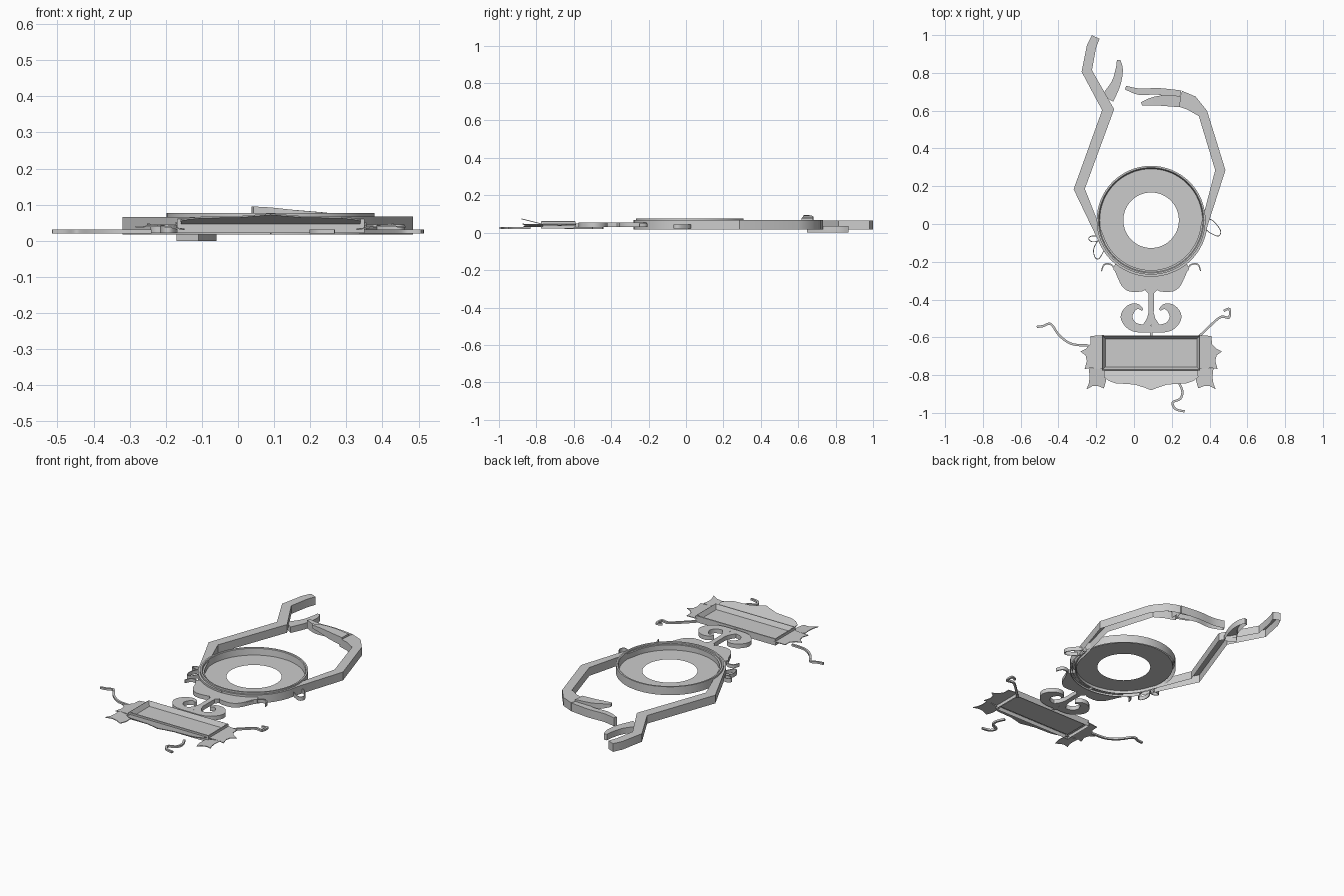
import bpy, bmesh, math
from mathutils import Vector

if "Cube" in bpy.data.objects:
    bpy.data.objects.remove(bpy.data.objects["Cube"])

CX, CY = 0.0905, 0.02      # mirror axis of the ornaments / ring centre


def finish(name, bm, angle=35):
    bmesh.ops.remove_doubles(bm, verts=bm.verts, dist=1e-5)
    bmesh.ops.recalc_face_normals(bm, faces=bm.faces)
    me = bpy.data.meshes.new(name)
    bm.to_mesh(me)
    bm.free()
    ob = bpy.data.objects.new(name, me)
    bpy.context.collection.objects.link(ob)
    bpy.ops.object.select_all(action='DESELECT')
    ob.select_set(True)
    bpy.context.view_layer.objects.active = ob
    bpy.ops.object.shade_smooth_by_angle(angle=math.radians(angle))
    return ob


def spline(pts, n=6):
    """Catmull-Rom through points of any dimension."""
    out, P = [], [pts[0]] + list(pts) + [pts[-1]]
    for a, b, c, d in zip(P, P[1:], P[2:], P[3:]):
        for k in range(n):
            t = k / n
            out.append(tuple(0.5 * (2*q + (r-p)*t + (2*p-5*q+4*r-s)*t*t + (3*q-p-3*r+s)*t**3)
                             for p, q, r, s in zip(a, b, c, d)))
    return out + [tuple(pts[-1])]


def strip(name, pts, z0, z1, bottom=True):
    """Flat bar along (x, y, width[, z0, z1]) points with mitred corners."""
    bm, rows = bmesh.new(), []
    V = [Vector(p[:2]) for p in pts]
    for i, p in enumerate(pts):
        a = (V[i] - V[i-1]).normalized() if i else None
        b = (V[i+1] - V[i]).normalized() if i < len(V)-1 else None
        a, b = a or b, b or a
        t = (a + b).normalized()
        n = Vector((-t.y, t.x)) * (p[2] / 2 / max(0.6, t.dot(a)))
        lo, hi = (p[3], p[4]) if len(p) > 3 else (z0, z1)
        l, r = V[i] + n, V[i] - n
        rows.append([bm.verts.new((q.x, q.y, z)) for q, z in ((l, lo), (l, hi), (r, hi), (r, lo))])
    for A, B in zip(rows, rows[1:]):
        for k in range(4 if bottom else 3):
            j = (k + 1) % 4
            bm.faces.new((A[k], A[j], B[j], B[k]))
    bm.faces.new(rows[0])
    bm.faces.new(rows[-1][::-1])
    return finish(name, bm)


def plate(name, outline, top, thick):
    """Outline filled and thickened downwards; top is a function of x, y."""
    bm = bmesh.new()
    f = bm.faces.new([bm.verts.new((x, y, top(x, y))) for x, y in outline])
    r = bmesh.ops.extrude_face_region(bm, geom=[f], use_keep_orig=True)
    vs = [v for v in r['geom'] if isinstance(v, bmesh.types.BMVert)]
    bmesh.ops.translate(bm, verts=vs, vec=(0, 0, -thick))
    return finish(name, bm)


def both(half):
    """Half outline (distance from axis, y) to a full symmetric outline."""
    return [(CX + u, y) for u, y in half] + [(CX - u, y) for u, y in half[::-1] if u > 1e-6]


def arc(a0, a1, r, w, n=14):
    return [(CX + r*math.cos(math.radians(a0 + (a1-a0)*i/n)),
             CY + r*math.sin(math.radians(a0 + (a1-a0)*i/n)), w) for i in range(n + 1)]


# Round dish with a central hole and raised rim
bm, N = bmesh.new(), 64
prof = [(0.147, 0.036), (0.272, 0.036), (0.275, 0.074), (0.279, 0.077), (0.288, 0.077), (0.288, 0.028)]
rings = [[bm.verts.new((CX + r*math.cos(2*math.pi*i/N), CY + r*math.sin(2*math.pi*i/N), z))
          for i in range(N)] for r, z in prof]
for A, B in zip(rings, rings[1:]):
    for i in range(N):
        j = (i + 1) % N
        bm.faces.new((A[i], A[j], B[j], B[i]))
finish("round_dish", bm)

# Antler arms wrapping the dish
strip("left_arm", arc(270, 202, 0.282, 0.035) + [(-0.29, 0.185, 0.055), (-0.137, 0.605, 0.058),
      (-0.25, 0.81, 0.052), (-0.225, 0.94, 0.05), (-0.203, 0.99, 0.045)], 0.018, 0.066, False)
strip("left_prong", spline([(-0.14, 0.665, 0.07), (-0.095, 0.745, 0.05), (-0.078, 0.82, 0.038),
      (-0.082, 0.868, 0.018)], 4), 0.0, 0.035, False)
strip("right_arm", arc(270, 354, 0.282, 0.035) + [(0.457, 0.285, 0.052), (0.365, 0.585, 0.05),
      (0.305, 0.64, 0.08), (0.24, 0.665, 0.085)], 0.018, 0.067, False)
strip("right_upper_prong", spline([(0.245, 0.68, 0.055), (0.13, 0.702, 0.035), (0.03, 0.7, 0.034),
      (-0.045, 0.722, 0.02)], 4), 0.018, 0.067, False)
strip("right_lower_prong", spline([(0.245, 0.648, 0.06, 0.03, 0.078), (0.15, 0.653, 0.055, 0.045, 0.086),
      (0.09, 0.648, 0.04, 0.062, 0.092), (0.04, 0.636, 0.018, 0.077, 0.095)], 4), 0, 0, False)

# Skirt below the dish
plate("skirt", both(spline([(0, -0.262), (0.1, -0.24), (0.17, -0.2), (0.2, -0.235), (0.184, -0.262),
      (0.157, -0.325), (0.115, -0.357), (0.045, -0.356), (0.02, -0.335), (0, -0.333)], 4)),
      lambda x, y: 0.055, 0.025)

# Stem and connector between scrolls and plaque
plate("stem", both([(0.034, -0.325), (0.03, -0.352), (0.015, -0.368), (0.014, -0.47),
                    (0.022, -0.5), (0.045, -0.535)]), lambda x, y: 0.055, 0.025)
strip("connector", [(CX, -0.56, 0.014), (CX, -0.6, 0.014)], 0.032, 0.05)

# Mirrored ornaments: hooks, scrolls, plaque wings
for s, side in ((-1, "left"), (1, "right")):
    def m(pts):
        return [(CX + s*p[0],) + tuple(p[1:]) for p in pts]
    strip(side + "_hook", spline(m([(0.17, -0.29, 0.008), (0.195, -0.235, 0.008), (0.215, -0.214, 0.008),
          (0.248, -0.215, 0.008), (0.263, -0.25, 0.005)]), 4), 0.03, 0.05)
    strip(side + "_scroll", spline(m([(0.045, -0.455, 0.012), (0.072, -0.437, 0.028), (0.108, -0.45, 0.05),
          (0.13, -0.492, 0.062), (0.103, -0.537, 0.052), (0.055, -0.553, 0.044), (0, -0.55, 0.048)]), 5),
          0.03, 0.055)
    plate(side + "_upper_wing", m([(0.25, -0.588), (0.32, -0.593), (0.322, -0.635), (0.345, -0.66),
          (0.375, -0.675), (0.347, -0.695), (0.34, -0.725), (0.352, -0.768), (0.32, -0.762), (0.25, -0.77)]),
          lambda x, y: 0.046 - 0.05*(abs(x - CX) - 0.26), 0.004)
    plate(side + "_lower_wing", m([(0.24, -0.765), (0.33, -0.765), (0.325, -0.81), (0.33, -0.845),
          (0.342, -0.875), (0.31, -0.858), (0.28, -0.858), (0.25, -0.87), (0.238, -0.83)]),
          lambda x, y: 0.034 + 0.14*(abs(x - CX) - 0.24), 0.004)

# Plaque tray with sloped inner border
bm, loops = bmesh.new(), []
for d, z in ((0, 0.022), (0, 0.06), (0.004, 0.062), (0.018, 0.036)):
    hx, hy = 0.26 - d, 0.0925 - d
    loops.append([bm.verts.new((CX + a*hx, -0.6825 + b*hy, z)) for a, b in ((-1, -1), (1, -1), (1, 1), (-1, 1))])
for A, B in zip(loops, loops[1:]):
    for i in range(4):
        j = (i + 1) % 4
        bm.faces.new((A[i], A[j], B[j], B[i]))
bm.faces.new(loops[-1])
finish("plaque_tray", bm)

# Upturned scalloped apron on the plaque front
plate("apron", both([(0, -0.88), (0.03, -0.868), (0.085, -0.85), (0.19, -0.843), (0.225, -0.83),
      (0.25, -0.81), (0.247, -0.77)]), lambda x, y: 0.05 + 0.25*(-0.775 - y), 0.004)

# Tendrils
tendrils = {
    "left_tendril": [(-0.515, -0.545), (-0.48, -0.54), (-0.44, -0.53), (-0.395, -0.59), (-0.33, -0.635), (-0.24, -0.643)],
    "right_tendril": [(0.34, -0.6), (0.405, -0.537), (0.46, -0.492), (0.503, -0.495), (0.505, -0.45), (0.475, -0.46)],
    "front_tendril": [(0.235, -0.835), (0.256, -0.885), (0.245, -0.925), (0.205, -0.945), (0.22, -0.98), (0.268, -0.992)]}
for name, pts in tendrils.items():
    strip(name, spline([p + (0.012,) for p in pts], 5), 0.02, 0.031)

# Thin hollow leaf loops beside the dish
leaves = {
    "left_leaf_loop": [(-0.18, -0.07), (-0.213, -0.13), (-0.206, -0.177), (-0.185, -0.183), (-0.162, -0.145), (-0.15, -0.11)],
    "left_small_loop": [(-0.185, -0.09), (-0.222, -0.094), (-0.24, -0.078), (-0.225, -0.064), (-0.19, -0.065)],
    "right_leaf_loop": [(0.375, 0.035), (0.42, 0.015), (0.458, -0.035), (0.446, -0.064), (0.405, -0.048), (0.37, -0.02)]}
for name, pts in leaves.items():
    strip(name, spline([p + (0.004,) for p in pts], 5), 0.022, 0.045)
